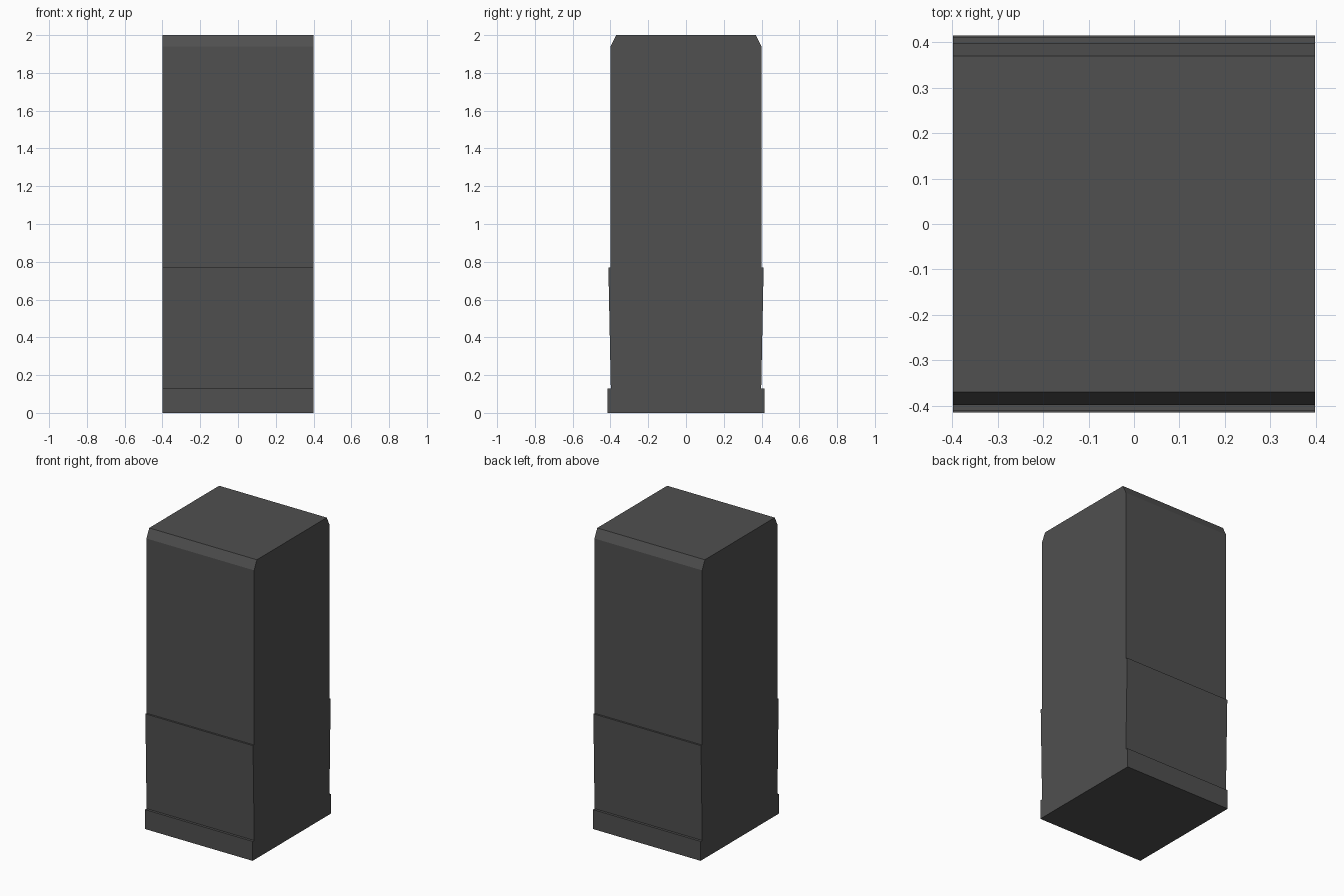
import bpy, bmesh

if "Cube" in bpy.data.objects:
    bpy.data.objects.remove(bpy.data.objects["Cube"])

HALF_W = 0.399

gray = bpy.data.materials.new("dark_gray")
gray.diffuse_color = (0.08, 0.08, 0.08, 1.0)
gray.use_nodes = True
gray.node_tree.nodes["Principled BSDF"].inputs["Base Color"].default_value = gray.diffuse_color

# Right half of the side profile (y, z): plinth, tapered skirt, upper body, bevelled top
half = [(0.415, 0.0), (0.415, 0.13), (0.398, 0.13), (0.411, 0.77),
        (0.399, 0.77), (0.399, 1.94), (0.37, 2.0)]
profile = half + [(-y, z) for y, z in reversed(half)]

# Extrude the mirrored profile across the width
bm = bmesh.new()
face = bm.faces.new([bm.verts.new((-HALF_W, y, z)) for y, z in profile])
side = bmesh.ops.extrude_face_region(bm, geom=[face], use_keep_orig=True)
verts = [v for v in side["geom"] if isinstance(v, bmesh.types.BMVert)]
bmesh.ops.translate(bm, verts=verts, vec=(2 * HALF_W, 0, 0))
bmesh.ops.triangulate(bm, faces=[f for f in bm.faces if len(f.verts) > 4])
bmesh.ops.recalc_face_normals(bm, faces=bm.faces)

mesh = bpy.data.meshes.new("pillar_block")
bm.to_mesh(mesh)
bm.free()
mesh.materials.append(gray)
pillar = bpy.data.objects.new("pillar_block", mesh)
bpy.context.collection.objects.link(pillar)
